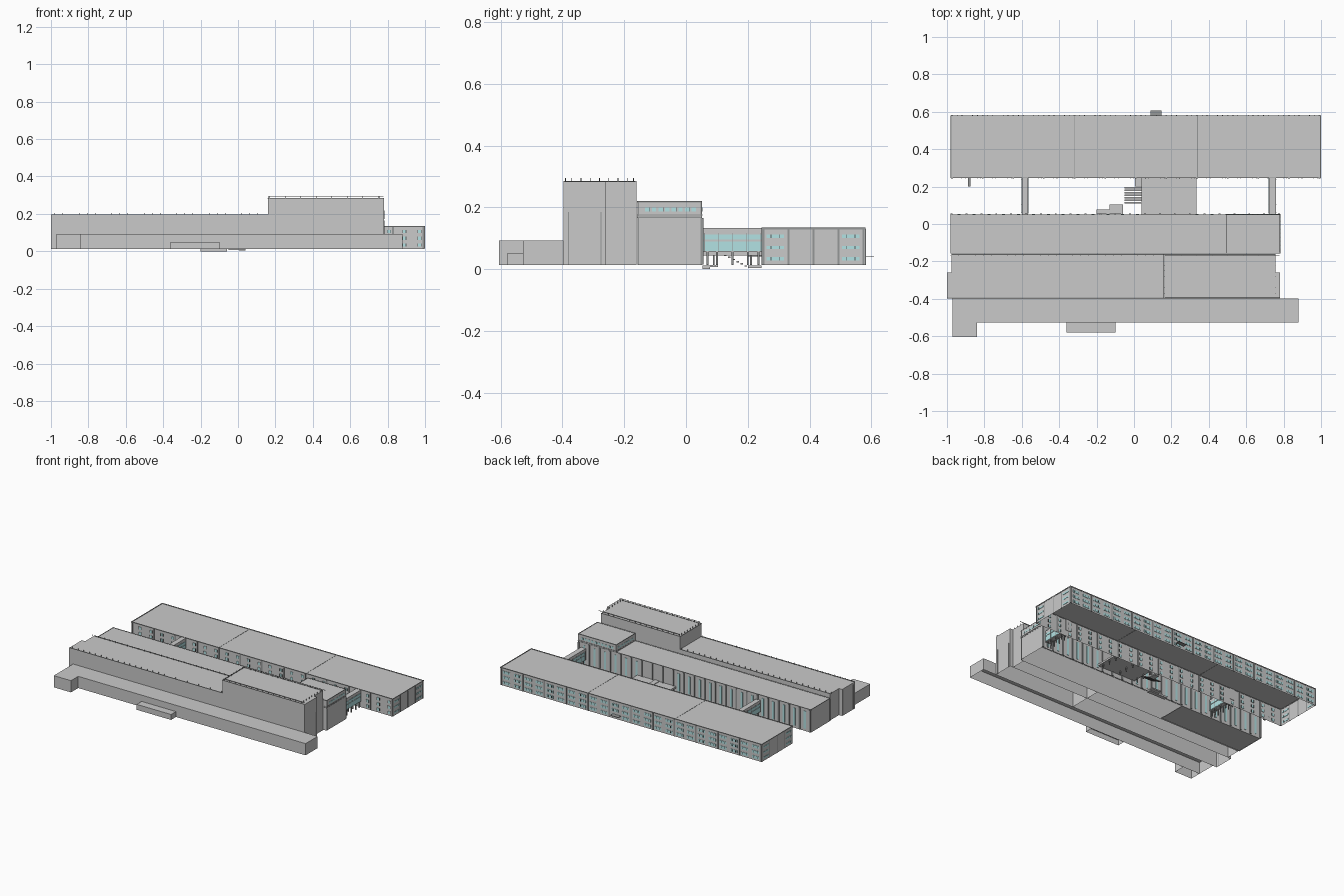
import bpy, bmesh

cube = bpy.data.objects.get("Cube")
if cube:
    bpy.data.objects.remove(cube, do_unlink=True)


def material(name, r, g, b):
    m = bpy.data.materials.new(name)
    m.use_nodes = True
    m.diffuse_color = (r, g, b, 1)
    m.node_tree.nodes["Principled BSDF"].inputs["Base Color"].default_value = (r, g, b, 1)
    return m


WALL = material("light grey concrete", .59, .59, .59)
TRIM = material("mid grey trim", .3, .31, .31)
GLASS = material("pale teal glass", .45, .76, .77)
DARK = material("dark frame", .09, .1, .1)

BASE = .013


def part(name, mat, boxes, open_bottom=False):
    """One object made of boxes, each given as x0, x1, y0, y1, z0, z1."""
    bm = bmesh.new()
    for x0, x1, y0, y1, z0, z1 in boxes:
        vs = bmesh.ops.create_cube(bm, size=1)["verts"]
        for v in vs:
            v.co.x = x1 if v.co.x > 0 else x0
            v.co.y = y1 if v.co.y > 0 else y0
            v.co.z = z1 if v.co.z > 0 else z0
    if open_bottom:
        low = min(v.co.z for v in bm.verts) + .0001
        under = [f for f in bm.faces if all(v.co.z < low for v in f.verts)]
        bmesh.ops.delete(bm, geom=under, context="FACES")
    me = bpy.data.meshes.new(name)
    bm.to_mesh(me)
    bm.free()
    me.materials.append(mat)
    ob = bpy.data.objects.new(name, me)
    bpy.context.collection.objects.link(ob)


def steps(a, b, n):
    return [a + (b - a) * i / n for i in range(n + 1)]


def on_x(x, y, w, z, h, t=.002):
    """Plate on a wall that faces along x."""
    return (x - t, x + t, y - w / 2, y + w / 2, z - h / 2, z + h / 2)


def on_y(y, x, w, z, h, t=.002):
    """Plate on a wall that faces along y."""
    return (x - w / 2, x + w / 2, y - t, y + t, z - h / 2, z + h / 2)


def post(x, y, z0, z1, r=.001):
    return (x - r, x + r, y - r, y + r, z0, z1)


def rim(x0, x1, y0, y1, z0, z1, t=.005):
    """Four bars round the edge of a roof."""
    return [(x0, x1, y0, y0 + t, z0, z1), (x0, x1, y1 - t, y1, z0, z1),
            (x0, x0 + t, y0, y1, z0, z1), (x1 - t, x1, y0, y1, z0, z1)]


# Low front wing with corner annex and entrance block
part("front_wing", WALL, [(-.97, .88, -.527, -.397, BASE, .093)], True)
part("corner_annex", WALL, [(-.97, -.84, -.605, -.527, BASE, .093)], True)
part("entrance_block", WALL, [(-.36, -.1, -.58, -.527, BASE, .05)], True)

# Long hall with its tall end
part("hall_front", WALL, [(-1, .16, -.397, -.26, BASE, .195)], True)
part("hall_rear", WALL, [(-.975, .16, -.26, -.161, BASE, .195)], True)
part("tall_hall_front", WALL, [(.16, .78, -.397, -.26, BASE, .283)], True)
part("tall_hall_rear", WALL, [(.16, .757, -.26, -.161, BASE, .283)], True)
part("hall_end_strips", TRIM,
     [on_x(x, y, .003, .1, .17, .001) for x in (-1, .78) for y in (-.38, -.275)])
part("hall_roof_edges", TRIM, [
    (-1, .16, -.397, -.393, .194, .198), (-.975, .16, -.165, -.161, .194, .198),
    (.16, .78, -.397, -.393, .282, .285), (.16, .757, -.165, -.161, .282, .285),
    (.157, .163, -.397, -.161, .282, .285)])

# Roof railings
part("railing_posts", DARK,
     [post(x, y, .195, .206) for x in steps(-.98, .15, 26) for y in (-.39, -.17)] +
     [post(x, y, .283, .295) for x in steps(.17, .75, 14) for y in (-.39, -.17)] +
     [post(x, y, .283, .295) for x in (.165, .755) for y in steps(-.37, -.19, 6)])
part("tall_railing", WALL,
     [(.165, .778, y - .001, y + .001, .292, .295) for y in (-.391, -.169)])

# Middle block with raised end
part("middle_block", WALL, [(-.98, .78, -.157, .051, BASE, .168)], True)
part("raised_end", WALL, [(.493, .78, -.157, .051, .168, .218)], True)
part("middle_floor", WALL, [(-.975, -.35, -.152, .046, BASE, BASE + .004)])
part("middle_roof_edges", TRIM,
     rim(-.981, .781, -.158, .052, .166, .17, .003) +
     rim(.492, .781, -.158, .052, .215, .22, .003))
part("raised_band", TRIM, rim(.492, .782, -.158, .053, .174, .177))
part("middle_pilasters", TRIM,
     [on_y(.053, x, .01, .09, .15, .003) for x in steps(-.975, .775, 22)] +
     [on_x(x, y, .004, .09, .15) for x in (-.98, .78) for y in (-.154, .049)] +
     [on_x(.78, y, .004, .195, .045) for y in (-.154, .049)])
part("middle_rear_windows", GLASS,
     [on_y(.051, x, .016, .09, .12) for x in steps(-.935, .735, 21) if not .04 < x < .33])
raised_y = steps(-.125, .025, 7)
part("raised_windows", GLASS,
     [on_y(.051, x, .018, .193, .014) for x in steps(.52, .75, 9)] +
     [on_x(x, y, .014, .193, .012) for x in (.493, .78) for y in raised_y])
part("raised_window_frames", DARK,
     [on_x(.78, y + .008, .0015, .193, .012, .003) for y in raised_y[::2]])

# Rear block
X0, X1, Y0, Y1 = -.978, .997, .247, .579
part("rear_block", WALL, [(X0, X1, Y0, Y1, BASE, .132)], True)
part("rear_roof_edges", TRIM, rim(X0 - .002, X1 + .002, Y0 - .002, Y1 + .002, .129, .135, .004))
part("rear_roof_joints", TRIM,
     [(x - .002, x + .002, Y0, Y1, .131, .133) for x in (-.32, .34)])
bays = steps(X0 + .005, X1 - .005, 12)
part("rear_pilasters", TRIM,
     [on_y(y, x, .009, .072, .116, .003) for x in bays for y in (Y0, Y1)] +
     [on_x(x, y, .006, .072, .116) for x in (X0, X1) for y in steps(Y0 + .004, Y1 - .004, 4)])
rows = (.034, .07, .106)
half = (bays[1] - bays[0]) / 4
wide = [b + k * half for b in bays[:-1] for k in (1, 3)]
narrow = [x + .02 for x in wide]
ends = (.289, .533)
part("rear_windows", GLASS,
     [on_y(Y1, x, .052, z, .018) for x in wide for z in rows] +
     [on_y(Y0, x, .018, z, .018) for x in narrow for z in rows] +
     [on_x(x, y, .056, z, .011) for x in (X0, X1) for y in ends for z in rows])
part("rear_window_frames", DARK,
     [on_y(Y1, x + d, .004, z, .012, .003) for x in wide for z in rows for d in (-.013, .013)] +
     [on_y(Y0, x + d, .003, z, .018, .003) for x in narrow for z in rows for d in (-.009, .009)] +
     [on_x(x, y + d, .002, z, .011, .003) for x in (X0, X1) for y in ends
      for z in rows for d in (-.014, .014)])
part("rear_canopy", TRIM, [(.087, .147, Y1, .608, .04, .043)])
part("side_stair", TRIM, [(-.888, -.873, .2, Y0, .04, .046)])

# Glazed bridges between the middle and rear blocks
bridges = [(-.6, -.566), (.722, .758)]
part("bridges", WALL, [(a, b, .05, .25, .055, .133) for a, b in bridges])
part("bridge_glass", GLASS,
     [on_x(x, .15, .19, z, h) for ab in bridges for x in ab
      for z, h in ((.074, .032), (.104, .016))])
part("bridge_bars", TRIM,
     [on_x(x, y, .002, .087, .06, .003) for ab in bridges for x in ab for y in steps(.06, .24, 4)])
part("bridge_posts", TRIM,
     [post(x, y, BASE, .056, .003) for a, b in bridges
      for x in (a + .006, b - .006) for y in (.07, .1, .15, .2, .235)])

# Low canopy over the courtyard
part("court_canopy", WALL, [(.04, .333, .051, .247, .044, .056)])
part("canopy_rooflight", WALL, [(.108, .262, .125, .185, .056, .064)])
part("canopy_ridge", WALL, [(.165, .2, .051, .247, .056, .06)])
part("canopy_posts", TRIM,
     [post(x, y, BASE, .044, .003) for x in (.05, .187, .323) for y in (.09, .15, .21)])

# Courtyard steps and landings
part("court_steps", WALL,
     [(-.05, .04, y, y + .008, z, z + .004)
      for y, z in zip(steps(.11, .19, 6), steps(.05, .008, 6))])
part("court_landing", WALL, [(-.2, -.06, .053, .078, 0, .012), (-.13, -.06, .078, .104, .006, .014)])
part("court_ramp", WALL, [(.005, .04, .2, .245, .004, .012)])
